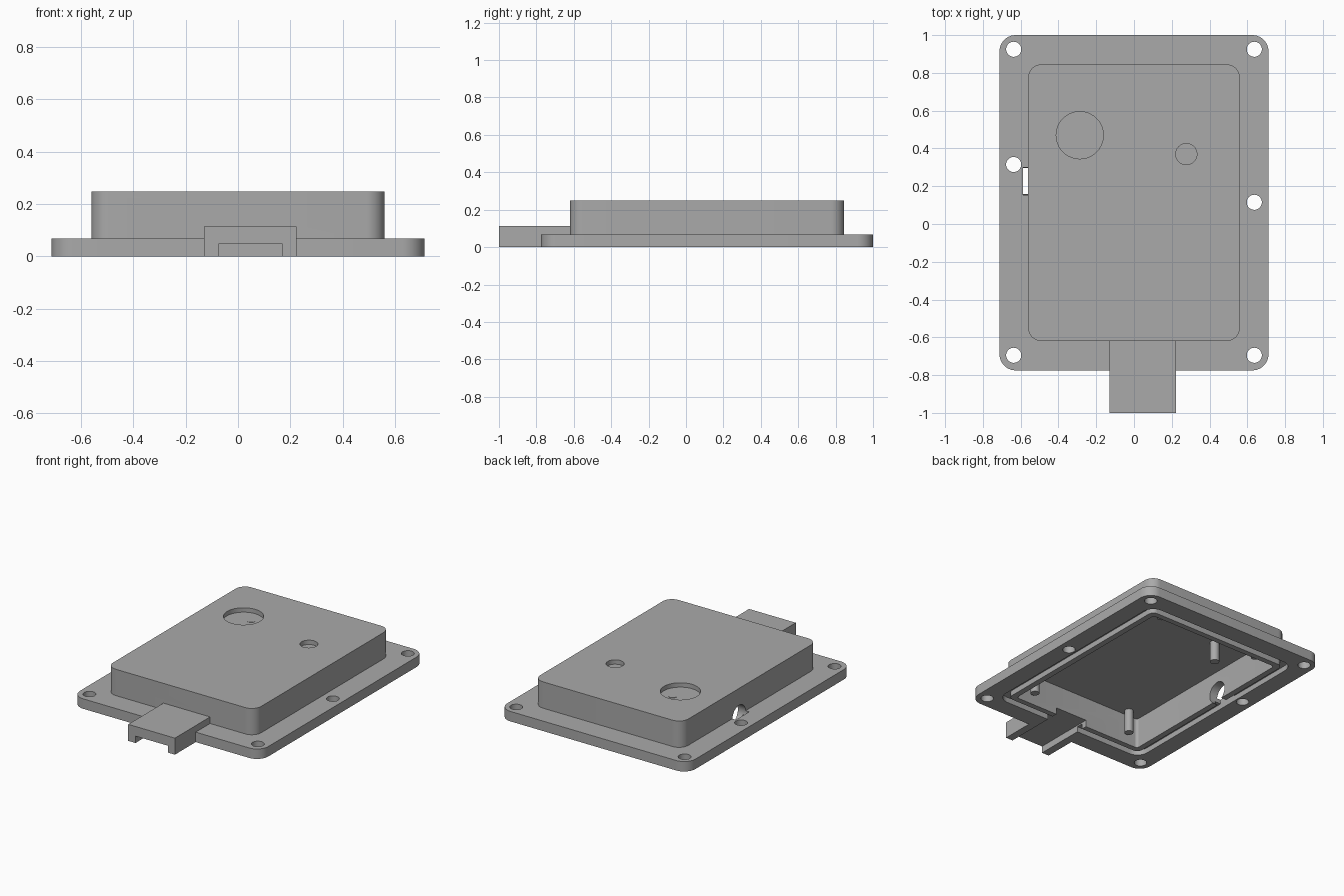
import bpy, bmesh, math
from mathutils import Matrix

if "Cube" in bpy.data.objects:
    bpy.data.objects.remove(bpy.data.objects["Cube"])

GREY = (0.40, 0.40, 0.40, 1)
grey = bpy.data.materials.new("plain grey")
grey.use_nodes = True
grey.diffuse_color = GREY
grey.node_tree.nodes["Principled BSDF"].inputs["Base Color"].default_value = GREY


def add_object(name, bm):
    bmesh.ops.recalc_face_normals(bm, faces=bm.faces)
    mesh = bpy.data.meshes.new(name)
    bm.to_mesh(mesh)
    bm.free()
    mesh.materials.append(grey)
    obj = bpy.data.objects.new(name, mesh)
    bpy.context.collection.objects.link(obj)
    return obj


def slab(name, x0, x1, y0, y1, z0, z1, radius=0):
    """Upright block with rounded vertical corners."""
    bm = bmesh.new()
    corners = [(x1, y1, -1, -1), (x0, y1, 1, -1), (x0, y0, 1, 1), (x1, y0, -1, 1)]
    steps = 10 if radius else 0
    verts = []
    for i, (x, y, sx, sy) in enumerate(corners):
        for k in range(steps + 1):
            a = math.pi / 2 * (i + k / max(steps, 1))
            verts.append(bm.verts.new((x + radius * (sx + math.cos(a)),
                                       y + radius * (sy + math.sin(a)), z0)))
    face = bm.faces.new(verts)
    top = bmesh.ops.extrude_face_region(bm, geom=[face])["geom"]
    bmesh.ops.translate(bm, vec=(0, 0, z1 - z0),
                        verts=[v for v in top if isinstance(v, bmesh.types.BMVert)])
    return add_object(name, bm)


def rod(name, x, y, z, radius, length, along_x=False):
    bm = bmesh.new()
    turn = Matrix.Rotation(math.pi / 2, 4, "Y") if along_x else Matrix()
    bmesh.ops.create_cone(bm, cap_ends=True, segments=40, radius1=radius, radius2=radius,
                          depth=length, matrix=Matrix.Translation((x, y, z)) @ turn)
    return add_object(name, bm)


def combine(target, other, operation):
    """Apply a boolean to the target and discard the other solid."""
    mod = target.modifiers.new(operation, "BOOLEAN")
    mod.operation, mod.object, mod.solver = operation, other, "EXACT"
    graph = bpy.context.evaluated_depsgraph_get()
    result = bpy.data.meshes.new_from_object(target.evaluated_get(graph))
    target.modifiers.clear()
    target.data = result
    bpy.data.objects.remove(other)


# Outer shell: flange, raised box and cable tab
cover = slab("cover", -0.712, 0.712, -0.775, 1, 0, 0.068, 0.085)
combine(cover, slab("raised_box", -0.56, 0.56, -0.62, 0.845, 0.01, 0.248, 0.07), "UNION")
combine(cover, slab("cable_tab", -0.13, 0.223, -1, -0.59, 0, 0.113), "UNION")

# Hollow interior
combine(cover, slab("cavity", -0.5, 0.5, -0.565, 0.79, -0.1, 0.21, 0.02), "DIFFERENCE")

# Seal groove on the underside
groove = slab("groove", -0.587, 0.587, -0.65, 0.875, -0.1, 0.037, 0.08)
combine(groove, slab("groove_core", -0.54, 0.54, -0.603, 0.828, -0.2, 0.1, 0.04), "DIFFERENCE")
combine(cover, groove, "DIFFERENCE")

# Cable channel under the tab
combine(cover, slab("channel", -0.075, 0.17, -1.1, -0.5, -0.1, 0.047), "DIFFERENCE")

# Screw holes
for x, y in [(-0.637, 0.925), (0.637, 0.925), (-0.637, -0.695), (0.637, -0.695),
             (-0.637, 0.315), (0.637, 0.115)]:
    combine(cover, rod("screw_hole", x, y, 0, 0.04, 0.4), "DIFFERENCE")

# Round blind recesses in the lid and the port in the side wall
combine(cover, rod("large_recess", -0.287, 0.47, 0.318, 0.125, 0.2), "DIFFERENCE")
combine(cover, rod("small_recess", 0.277, 0.37, 0.318, 0.056, 0.2), "DIFFERENCE")
combine(cover, rod("side_port", -0.507, 0.227, 0.06, 0.073, 0.16, True), "DIFFERENCE")

# Pins hanging from the inside of the lid
pins = [rod("corner_pin", x, y, 0.135, 0.028, 0.17)
        for x in (-0.39, 0.39) for y in (-0.515, 0.735)]
pins.append(rod("middle_pin", -0.25, 0.5, 0.145, 0.03, 0.15))

# Smooth the round walls, keep the edges crisp
bpy.ops.object.select_all(action="DESELECT")
for obj in [cover] + pins:
    obj.select_set(True)
bpy.context.view_layer.objects.active = cover
bpy.ops.object.shade_smooth_by_angle(angle=math.radians(30))
